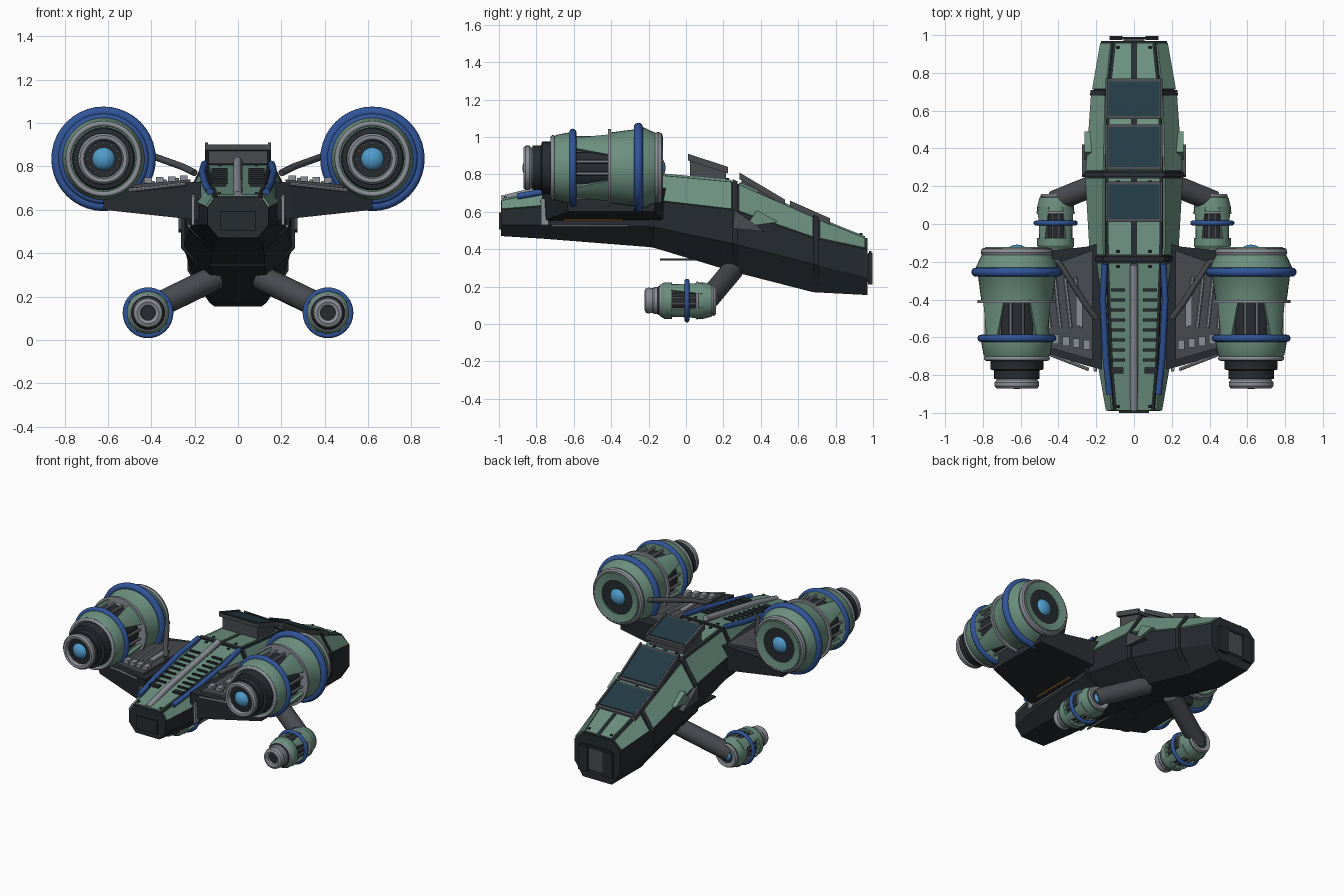
import bpy, bmesh, math
from mathutils import Vector

if "Cube" in bpy.data.objects:
    bpy.data.objects.remove(bpy.data.objects["Cube"])

COLORS = dict(green=(.15, .28, .215), blue=(.03, .09, .32), dark=(.02, .025, .03),
              light=(.26, .28, .31), grey=(.065, .07, .08), glow=(.08, .33, .6),
              glass=(.017, .042, .058), orange=(.5, .2, .03))
MATS = {}
for k, c in COLORS.items():
    MATS[k] = bpy.data.materials.new(k)
    MATS[k].diffuse_color = (*c, 1)


def finish(name, bm, mat, smooth=False):
    bmesh.ops.remove_doubles(bm, verts=bm.verts, dist=1e-5)
    bmesh.ops.recalc_face_normals(bm, faces=bm.faces)
    me = bpy.data.meshes.new(name)
    bm.to_mesh(me)
    bm.free()
    if smooth:
        me.polygons.foreach_set("use_smooth", [True] * len(me.polygons))
        me.set_sharp_from_angle(angle=math.radians(32))
    ob = bpy.data.objects.new(name, me)
    me.materials.append(MATS[mat])
    bpy.context.collection.objects.link(ob)
    return ob


def loft(name, rings, mat, caps=True, loop=True, smooth=False):
    bm = bmesh.new()
    rv = [[bm.verts.new(p) for p in r] for r in rings]
    n = len(rings[0])
    for a, b in zip(rv, rv[1:]):
        for i in range(n if loop else n - 1):
            j = (i + 1) % n
            bm.faces.new((a[i], a[j], b[j], b[i]))
    if caps:
        bm.faces.new(rv[0])
        bm.faces.new(rv[-1])
    return finish(name, bm, mat, smooth)


def prism(name, yz, x0, x1, mat):
    return loft(name, [[(x, y, z) for y, z in yz] for x in (x0, x1)], mat)


def box(name, c, s, mat):
    x, y, z = c
    a, b, h = (v / 2 for v in s)
    return prism(name, [(y - b, z - h), (y + b, z - h), (y + b, z + h), (y - b, z + h)], x - a, x + a, mat)


def lathe(name, cx, cz, prof, mat, closed=False, seg=40):
    if closed:
        prof = prof + prof[:1]
    rings = [[(cx + r * math.cos(t), y, cz + r * math.sin(t)) for r, y in prof]
             for t in (2 * math.pi * i / seg for i in range(seg + 1))]
    return loft(name, rings, mat, caps=False, loop=False, smooth=True)


def torus(name, cx, cz, y, R, r, mat):
    lathe(name, cx, cz, [(R + r * math.cos(a), y + r * math.sin(a))
                         for a in (math.pi * i / 6 for i in range(12))], mat, True)


def tube(name, pts, r, mat, seg=12):
    pts = [Vector(p) for p in pts]
    rings = []
    for i, p in enumerate(pts):
        d = (pts[min(i + 1, len(pts) - 1)] - pts[max(i - 1, 0)]).normalized()
        u = d.cross(Vector((.05, .1, 1))).normalized()
        v = d.cross(u)
        rings.append([p + r * (u * math.cos(t) + v * math.sin(t))
                      for t in (2 * math.pi * k / seg for k in range(seg))])
    return loft(name, rings, mat, smooth=True)


# hull stations: y, top z, shoulder z, knee z, bottom z, half widths of top, shoulder, bottom
ST = [(-.99, .66, .61, .53, .47, .105, .14, .09), (-.75, .705, .63, .53, .455, .125, .182, .11),
      (-.18, .80, .66, .52, .41, .148, .225, .12), (.25, .76, .61, .43, .28, .15, .25, .13),
      (.68, .57, .46, .32, .17, .14, .22, .13), (.965, .455, .40, .25, .155, .11, .17, .11)]


def H(y):
    for a, b in zip(ST, ST[1:]):
        if y <= b[0]:
            t = (y - a[0]) / (b[0] - a[0])
            return [p + (q - p) * t for p, q in zip(a, b)]
    return ST[-1]


def section(y, e=0.0):
    _, zt, zs, zm, zb, wt, ws, wb = H(y)
    half = [(wb, zb), (ws + e, zm), (ws + e, zs), (wt + e, zt + e)]
    return [(x, y, z) for x, z in half] + [(-x, y, z) for x, z in reversed(half)]


loft("hull_core", [section(s[0]) for s in ST], "dark")
for y in (-.185, .262, .695):
    loft("hull_band", [section(y - .014, .014), section(y + .014, .014)], "dark")


# green armour panels on roof and shoulders
def panel(name, y0, y1, f):
    ys = [y0] + [s[0] for s in ST if y0 < s[0] < y1] + [y1]
    ob = loft(name, [f(y) for y in ys], "green", caps=False, loop=False)
    m = ob.modifiers.new("thickness", 'SOLIDIFY')
    m.thickness, m.offset = .02, 0


for y0, y1 in ((-.985, -.205), (-.165, .243), (.28, .677), (.713, .955)):
    for s in (1, -1):
        def shoulder(y):
            h = H(y)
            return [(s * (h[5] + .006), y, h[1] - .006), (s * h[6], y, h[2])]

        def roof(y):
            h = H(y)
            return [(s * .012, y, h[1]), (s * (h[5] - .012), y, h[1])]
        panel("shoulder_panel", y0, y1, shoulder)
        panel("roof_panel", y0, y1, roof)
        for y in (y0 + .02, y1 - .02):
            lathe("panel_bolt", s * .085, H(y)[1] + .01, [(0, y - .008), (.008, y - .008), (.008, y + .008), (0, y + .008)], "dark", seg=8)

# nose plates
loft("nose_collar", [[(x * 1.0, y, z) for x, _, z in section(.965, .004)] for y in (.95, .97)], "dark")
for s in (1, -1):
    box("nose_side_plate", (s * .095, .985, .295), (.07, .022, .17), "dark")
box("nose_centre_plate", (0, .98, .30), (.11, .02, .15), "grey")
box("nose_rim", (0, .985, .385), (.24, .012, .012), "dark")
box("tail_plate", (0, -.992, .55), (.16, .016, .09), "dark")

# three raised window hatches
for y0, z0, y1, z1, zl0, zl1 in ((.01, .90, .225, .83, .77, .74), (.285, .80, .53, .655, .72, .62), (.555, .65, .77, .555, .60, .52)):
    prism("hatch_base", [(y0 + .012, zl0), (y1 - .012, zl1), (y1 - .012, z1 - .01), (y0 + .012, z0 - .01)], -.135, .135, "grey")
    prism("hatch_frame", [(y0, z0 - .025), (y1, z1 - .025), (y1, z1), (y0, z0)], -.152, .152, "grey")
    k = (z1 - z0) / (y1 - y0)
    g = [(y0 + .016, z0 + k * .016), (y1 - .016, z1 - k * .016)]
    prism("hatch_glass", [(y, z - .01) for y, z in g] + [(y, z + .005) for y, z in reversed(g)], -.135, .135, "glass")
    for s in (1, -1):
        prism("hatch_edge", [(y0, z0 - .005), (y1, z1 - .005), (y1, z1 + .01), (y0, z0 + .01)], s * .139, s * .152, "grey")

# spine pipe, belly plate
tube("spine_pipe", [(0, y, H(y)[1] + d) for y, d in ((-.985, .005), (-.75, .02), (-.215, .03))], .02, "light")
box("belly_plate", (0, -.03, .345), (.26, .22, .01), "dark")


def engine(cx, cz, parts, rings, bars, tag):
    for nm, mat, prof, closed in parts:
        lathe(tag + "_" + nm, cx, cz, prof, mat, closed)
    for y, R, r, mat in rings:
        torus(tag + "_ring", cx, cz, y, R, r, mat)
    y0, y1, R, r = bars
    for i in range(16):
        t = math.pi * (i + .5) / 8
        x, z = cx + R * math.cos(t), cz + R * math.sin(t)
        tube(tag + "_bar", [(x, y0, z), (x, y1, z)], r, "light", 8)
    # tapered cowl panels bridging the open bay
    for q in range(4):
        rows = []
        for y, w in ((y0, .2), (y1, .42)):
            a = [math.pi / 4 + q * math.pi / 2 + w * k / 2 for k in (-2, -1, 0, 1, 2)]
            rows.append([(cx + p * math.cos(t), y, cz + p * math.sin(t)) for p, seq in ((R + 3 * r, a), (R + r, a[::-1])) for t in seq])
        loft(tag + "_cowl_panel", rows, "green", smooth=True)


def dome(r, y, d):
    return [(r * math.sin(a), y + d * r * math.cos(a)) for a in (math.pi * i / 12 for i in range(7))]


MAIN = [("nozzle", "light", [(.085, -.80), (.085, -.855), (.092, -.868), (.108, -.87), (.118, -.858), (.118, -.838), (.108, -.825), (.108, -.80)], True),
        ("nozzle_body", "dark", [(0, -.845), (.1, -.845), (.105, -.82), (.12, -.82), (.12, -.775), (.14, -.77), (.14, -.72), (.15, -.70), (0, -.70)], False),
        ("rear_shell", "green", [(0, -.71), (.165, -.71), (.177, -.69), (.19, -.62), (.19, -.585), (0, -.585)], False),
        ("core", "dark", [(.145, -.6), (.145, -.4)], False),
        ("flange", "light", [(.15, -.418), (.208, -.418), (.208, -.402), (.15, -.402)], True),
        ("front_shell", "green", [(0, -.41), (.188, -.41), (.205, -.28), (.222, -.255), (.215, -.225), (.187, -.165), (0, -.165)], False),
        ("intake_lip", "light", [(.12, -.168), (.185, -.168), (.192, -.15), (.186, -.132), (.176, -.126), (.15, -.13), (.12, -.14)], True),
        ("intake_cone", "green", [(.172, -.13), (.165, -.122), (.115, -.13), (.115, -.16)], False),
        ("intake_disc", "dark", [(0, -.138), (.118, -.138), (.118, -.16)], False),
        ("intake_light", "glow", dome(.058, -.15, .7), False),
        ("exhaust_light", "glow", dome(.056, -.83, -.8), False)]
SMALL = [("nozzle", "light", [(.03, -.18), (.035, -.215), (.05, -.222), (.065, -.215), (.07, -.2), (.066, -.185), (.066, -.178), (.072, -.17), (.072, -.145), (.03, -.145)], True),
         ("nozzle_body", "dark", [(0, -.2), (.05, -.2), (.06, -.175), (.08, -.14), (.08, -.12), (0, -.12)], False),
         ("rear_shell", "green", [(0, -.135), (.085, -.135), (.098, -.115), (.098, -.075), (0, -.075)], False),
         ("core", "dark", [(.075, -.08), (.075, .09)], False),
         ("front_shell", "green", [(0, .06), (.098, .06), (.098, .09), (.085, .14), (0, .14)], False),
         ("intake_lip", "light", [(.05, .138), (.078, .138), (.082, .148), (.075, .16), (.05, .155)], True),
         ("intake_disc", "dark", [(0, .148), (.05, .148), (.05, .13)], False),
         ("intake_light", "glow", dome(.035, .142, .7), False)]

for s in (1, -1):
    # engines
    engine(s * .62, .835, MAIN, [(-.255, .217, .024, "blue"), (-.605, .19, .019, "blue"), (-.712, .163, .012, "light")], (-.60, -.40, .165, .009), "main_engine")
    for i in range(12):
        t = math.pi * i / 6
        x, z = s * .62 + .073 * math.cos(t), .835 + .073 * math.sin(t)
        tube("exhaust_bolt", [(x, -.84, z), (x, -.856, z)], .008, "grey", 6)
    engine(s * .415, .125, SMALL, [(0.005, .104, .013, "blue"), (-.135, .078, .008, "light"), (.06, .094, .008, "light")], (-.08, .09, .084, .006), "lower_engine")
    tube("lower_arm", [(s * .1, .25, .29), (s * .42, .12, .135)], .058, "grey", 24)
    # wing slab
    loft("wing", [[(s * x, y, z) for y, z in ((a, zt), (b, zt), (b - .01, zb), (a + .01, zb))]
                  for x, a, b, zt, zb in ((.17, -.77, -.10, .73, .55), (.25, -.75, -.12, .725, .56), (.62, -.64, -.16, .69, .60))], "dark")
    loft("wing_top_plate", [[(s * x, y, z) for y, z in ((a, zt), (b, zt), (b, zt - .02), (a, zt - .02))]
                            for x, a, b, zt in ((.22, -.72, -.14, .74), (.5, -.64, -.24, .715))], "grey")
    box("wing_light_panel", (s * .29, -.45, .74), (.035, .18, .015), "light")
    for i in range(4):
        x = .25 + .055 * i
        box("wing_block", (s * x, -.64 + .01 * i, .745 - .003 * i), (.035, .05, .025), "light")
        tube("wing_rib", [(s * (x + .03), -.55, .737 - .006 * i), (s * (x + .06), -.28, .734 - .006 * i)], .009, "light", 6)
    tube("wing_pipe", [(s * .20, -.5, .77), (s * .26, -.42, .80), (s * .40, -.2, .85), (s * .54, -.19, .82)], .016, "grey")
    tube("wing_edge_pipe", [(s * .24, -.77, .72), (s * .5, -.67, .69)], .009, "light", 8)
    # blue roof rails and vents
    tube("roof_rail", [(s * x, y, H(y)[1] + d) for x, y, d in ((.155, -.21, .015), (.165, -.4, .01), (.15, -.7, .005), (.13, -.9, .005))], .017, "blue")
    for i in range(8):
        y = -.35 - .053 * i
        box("roof_vent", (s * .085, y, H(y)[1] + .014), (.075, .016, .012), "dark")
    box("rear_vent_block", (s * .09, -.775, H(-.775)[1] + .008), (.07, .035, .025), "dark")
    # side trim
    tube("side_rail", [(s * .23, -.31, .525), (s * .225, -.72, .525)], .007, "light", 8)
    tube("side_wire", [(s * .24, -.34, .556), (s * .24, -.65, .556), (s * .24, -.68, .58)], .006, "orange", 8)
    box("side_bracket", (s * .208, -.755, .60), (.015, .04, .14), "light")
    tube("side_long_rail", [(s * .205, -.6, .68), (s * .205, -.78, .655)], .008, "light", 8)
    # side fins
    prism("side_fin", [(.25, .51), (.26, .61), (.42, .495)], s * .22, s * .275, "grey")
    prism("side_fin_plate", [(.32, .52), (.38, .61), (.49, .545)], s * .22, s * .262, "green")

for m in bpy.data.materials:
    if m.users and not m.is_grease_pencil:
        m.use_nodes = True
        m.node_tree.nodes["Principled BSDF"].inputs["Base Color"].default_value = m.diffuse_color
